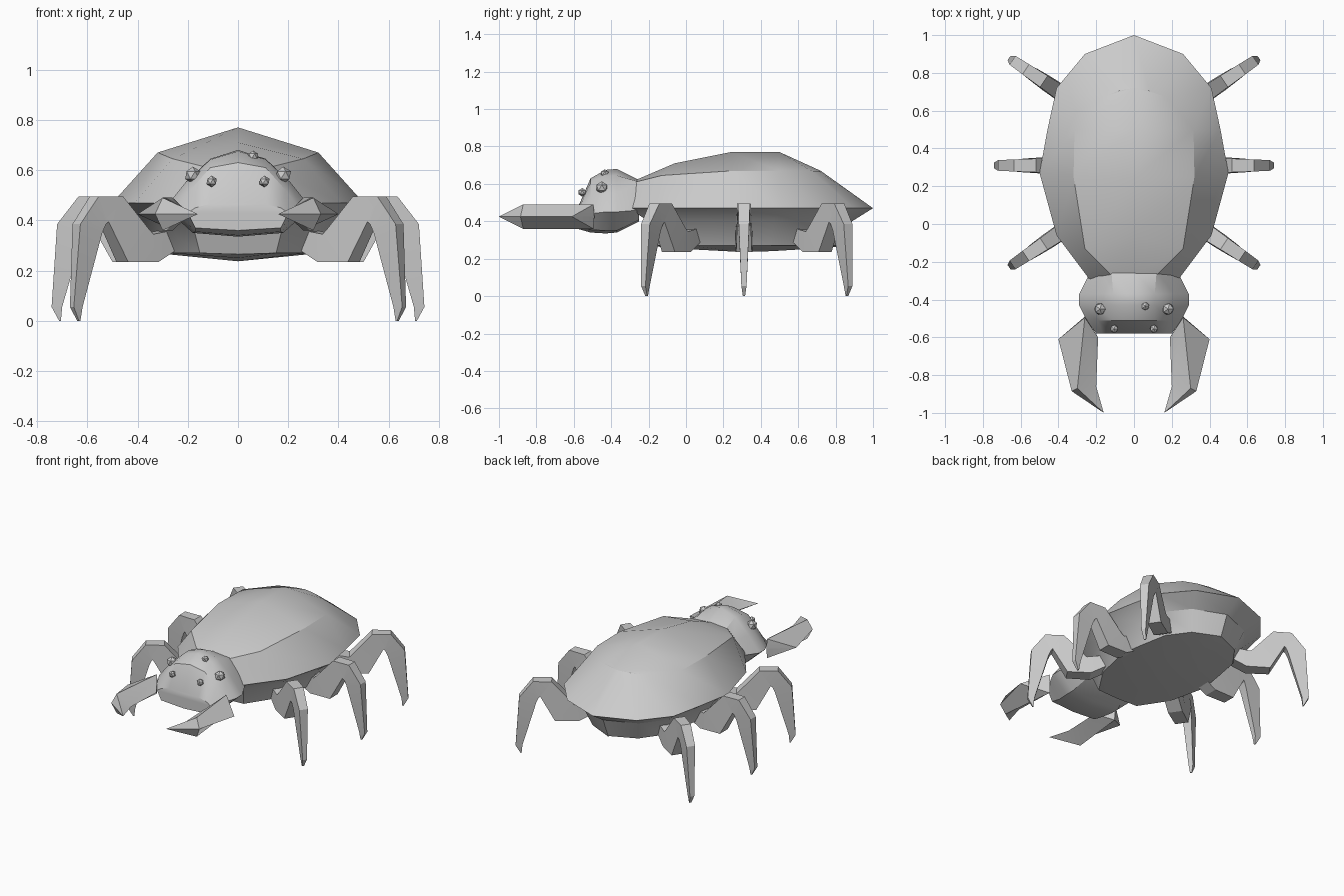
import bpy, bmesh, math
from mathutils import Vector

if "Cube" in bpy.data.objects:
    bpy.data.objects.remove(bpy.data.objects["Cube"])


def loft(name, sections, smooth=30, cap_end=True):
    """Skin closed loops of 3D points that share one point count."""
    bm = bmesh.new()
    rings = [[bm.verts.new(p) for p in sec] for sec in sections]
    n = len(rings[0])
    for a, b in zip(rings, rings[1:]):
        for i in range(n):
            j = (i + 1) % n
            bm.faces.new((a[i], a[j], b[j], b[i]))
    bm.faces.new(rings[0])
    if cap_end:
        bm.faces.new(rings[-1])
    bmesh.ops.remove_doubles(bm, verts=bm.verts, dist=0.0005)
    bmesh.ops.recalc_face_normals(bm, faces=bm.faces)
    me = bpy.data.meshes.new(name)
    bm.to_mesh(me)
    bm.free()
    ob = bpy.data.objects.new(name, me)
    bpy.context.collection.objects.link(ob)
    finish(ob, smooth)
    return ob


def finish(ob, angle):
    bpy.ops.object.select_all(action='DESELECT')
    ob.select_set(True)
    bpy.context.view_layer.objects.active = ob
    bpy.ops.object.shade_smooth_by_angle(angle=math.radians(angle))


def mirrored(half):
    """Close a half section whose first and last points lie on x = 0."""
    return half + [(-x, y, z) for x, y, z in reversed(half[1:-1])]


# Shell and belly: ridge (y, z), shoulder (x, y, z), rim (x, y)
ridge = [(-.27, .62), (-.06, .71), (.24, .77), (.5, .77), (.72, .67), (.72, .67), (.72, .67)]
shoulder = [(.12, -.27, .61), (.26, -.13, .645), (.32, .25, .67), (.315, .5, .67),
            (.17, .67, .67), (.08, .705, .67), (0, .72, .67)]
rim = [(.23, -.30), (.41, -.06), (.5, .27), (.458, .5), (.41, .72), (.26, .9), (0, 1.0)]
keel = [.265, .25, .237, .24, .25, .26, .265]
sections = []
for (ry, rz), s, (x, y), k in zip(ridge, shoulder, rim, keel):
    y1, y2 = .3 + (y - .3) * .84, .3 + (y - .3) * .76
    sections.append(mirrored([(0, ry, rz), s, (x, y, .47), (x * .8, y1, .40),
                              (x * .66, y2, .27), (0, y2, k)]))
loft("body_shell", sections, cap_end=False)

# Head
head = [
    (-.25, [(0, .62), (.12, .61), (.18, .54), (.23, .46), (.15, .41), (0, .40)]),
    (-.37, [(0, .68), (.11, .645), (.21, .55), (.29, .45), (.18, .35), (0, .34)]),
    (-.43, [(0, .675), (.11, .642), (.21, .55), (.29, .45), (.18, .35), (0, .335)]),
    (-.51, [(0, .63), (.11, .61), (.19, .52), (.25, .44), (.17, .355), (0, .34)]),
    (-.58, [(0, .47), (.11, .465), (.17, .45), (.2, .43), (.17, .37), (0, .36)]),
]
loft("head", [mirrored([(x, y, z) for x, z in pts]) for y, pts in head])

# Leg stations: upper (s, z), lower (s, z), half width
leg = [
    ((.02, .36), (-.06, .315), .045),
    ((.11, .345), (.085, .235), .045),
    ((.125, .36), (.23, .235), .042),
    ((.25, .495), (.32, .395), .036),
    ((.365, .495), (.33, .385), .032),
    ((.45, .385), (.345, .35), .028),
    ((.472, .055), (.43, .055), .014),
    ((.442, 0), (.435, 0), .006),
]

for side, m in (("right", 1), ("left", -1)):
    # Legs: hip y and splay angle
    for label, hip, ang in (("front", .035, -34), ("middle", .31, 0), ("rear", .615, 34)):
        c, q = math.cos(math.radians(ang)), math.sin(math.radians(ang))

        def place(s, w, z):
            return (m * (.27 + s * c - w * q), hip + s * q + w * c, z)
        loft(f"{label}_leg_{side}",
             [[place(u[0], -w, u[1]), place(u[0], w, u[1]),
               place(l[0], w, l[1]), place(l[0], -w, l[1])] for u, l, w in leg], 20)

    # Pincers with a diamond cross section: outer, top, inner, bottom
    tip = (.16, -1.0, .425)
    rings = [
        [(.26, -.49, .425)] * 4,
        [(.40, -.61, .425), (.26, -.495, .49), (.19, -.60, .425), (.26, -.495, .36)],
        [(.33, -.885, .425), (.30, -.87, .49), (.20, -.86, .425), (.30, -.87, .36)],
        [tip] * 4,
    ]
    bm_rings = [[(m * x, y, z) for x, y, z in r] for r in rings]
    # the point-like end rings are shrunk to tiny loops so they weld cleanly
    for r in (0, 3):
        p = Vector(bm_rings[r][0])
        bm_rings[r] = [tuple(p.lerp(Vector(v), .01))
                       for v in bm_rings[1 if r == 0 else 2]]
    loft(f"pincer_{side}", bm_rings, 20)

# Eyes
eyes = [(.18, -.45, .58, .034), (-.18, -.45, .58, .034), (.105, -.555, .555, .023),
        (-.105, -.555, .555, .023), (.06, -.435, .655, .023)]
for i, (x, y, z, r) in enumerate(eyes):
    bpy.ops.mesh.primitive_ico_sphere_add(subdivisions=1, radius=r, location=(x, y, z))
    bpy.context.object.name = f"eye_{i + 1}"
